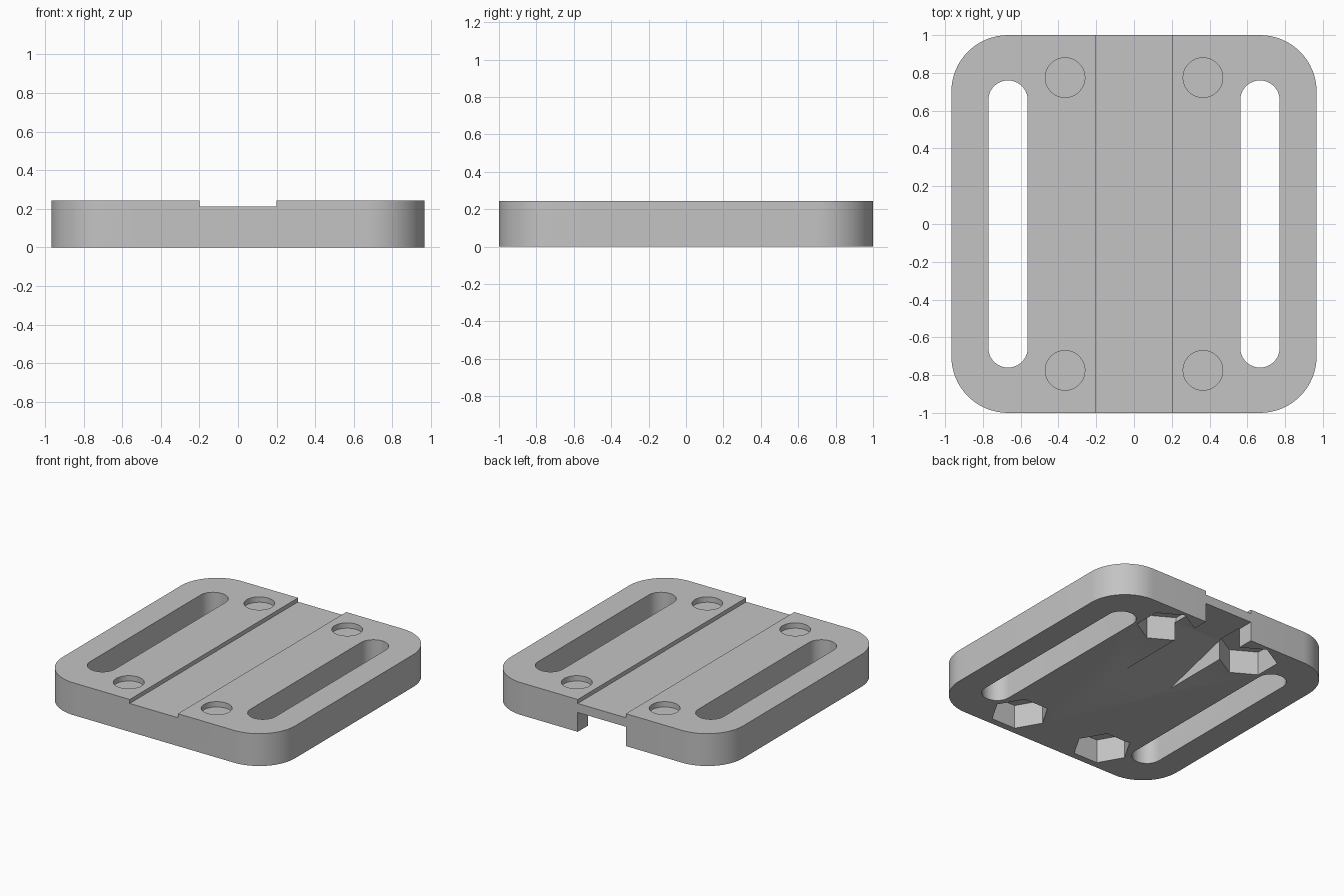
import bpy, bmesh
from math import pi, cos, sin
from mathutils import Matrix, Vector

cube = bpy.data.objects.get("Cube")
if cube:
    bpy.data.objects.remove(cube, do_unlink=True)

HALF_W, HALF_L, HEIGHT = 0.967, 1.0, 0.243
HOLE_X, HOLE_Y = 0.365, 0.775

grey = bpy.data.materials.new("plain grey")
grey.use_nodes = True
colour = (0.55, 0.55, 0.55, 1)
grey.diffuse_color = colour
grey.node_tree.nodes["Principled BSDF"].inputs["Base Color"].default_value = colour


def prism(name, points, low, high, matrix=Matrix()):
    """Extrude a flat outline from low to high, then place it."""
    bm = bmesh.new()
    face = bm.faces.new([bm.verts.new((x, y, low)) for x, y in points])
    extruded = bmesh.ops.extrude_face_region(bm, geom=[face])["geom"]
    top = [v for v in extruded if isinstance(v, bmesh.types.BMVert)]
    bmesh.ops.translate(bm, verts=top, vec=Vector((0, 0, high - low)))
    bm.transform(matrix)
    bmesh.ops.recalc_face_normals(bm, faces=bm.faces)
    mesh = bpy.data.meshes.new(name)
    bm.to_mesh(mesh)
    bm.free()
    mesh.materials.append(grey)
    obj = bpy.data.objects.new(name, mesh)
    bpy.context.collection.objects.link(obj)
    return obj


def rounded(half_x, half_y, r, steps):
    """Rounded rectangle; a full radius gives a slot with round ends."""
    points = []
    for i, (sx, sy) in enumerate([(1, 1), (-1, 1), (-1, -1), (1, -1)]):
        for k in range(steps + 1):
            a = (i + k / steps) * pi / 2
            points.append((sx * (half_x - r) + r * cos(a),
                           sy * (half_y - r) + r * sin(a)))
    return points


def polygon(r, sides, turn=0):
    return [(r * cos(turn + 2 * pi * i / sides), r * sin(turn + 2 * pi * i / sides))
            for i in range(sides)]


plate = prism("buckle_plate", rounded(HALF_W, HALF_L, 0.3, 16), 0, HEIGHT)
cutters = []

# Shallow channel along the top
channel = [(-0.2, -1.2), (0.2, -1.2), (0.2, 1.2), (-0.2, 1.2)]
cutters.append(prism("channel_cutter", channel, 0.213, 0.4))

# Ramped recess under the back edge, drawn in y and z and extruded along x
ramp = [(-0.039, -0.05), (0.66, 0.145), (1.2, 0.145), (1.2, -0.05)]
along_x = Matrix(((0, 0, 1, 0), (1, 0, 0, 0), (0, 1, 0, 0), (0, 0, 0, 1)))
cutters.append(prism("ramp_cutter", ramp, -0.2, 0.2, along_x))

for sx in (-1, 1):
    # Long strap slots, with a hair under full radius to keep points distinct
    cutters.append(prism("slot_cutter", rounded(0.104, 0.76, 0.1035, 10), -0.1, 0.4,
                         Matrix.Translation((sx * 0.667, 0, 0))))
    for sy in (-1, 1):
        # Shallow screw holes above, hexagonal nut pockets below
        place = Matrix.Translation((sx * HOLE_X, sy * HOLE_Y, 0))
        turn = pi / 6 if sy > 0 else 0
        cutters.append(prism("screw_hole_cutter", polygon(0.105, 40), 0.203, 0.4, place))
        cutters.append(prism("nut_pocket_cutter", polygon(0.2, 6, turn), -0.1, 0.178, place))

for cutter in cutters:
    cutter.hide_render = True
    mod = plate.modifiers.new(cutter.name, "BOOLEAN")
    mod.operation = "DIFFERENCE"
    mod.solver = "EXACT"
    mod.object = cutter

bpy.ops.object.select_all(action="DESELECT")
plate.select_set(True)
bpy.context.view_layer.objects.active = plate
for mod in list(plate.modifiers):
    bpy.ops.object.modifier_apply(modifier=mod.name)
for cutter in cutters:
    bpy.data.objects.remove(cutter, do_unlink=True)
bpy.ops.object.shade_smooth_by_angle(angle=pi / 6)
